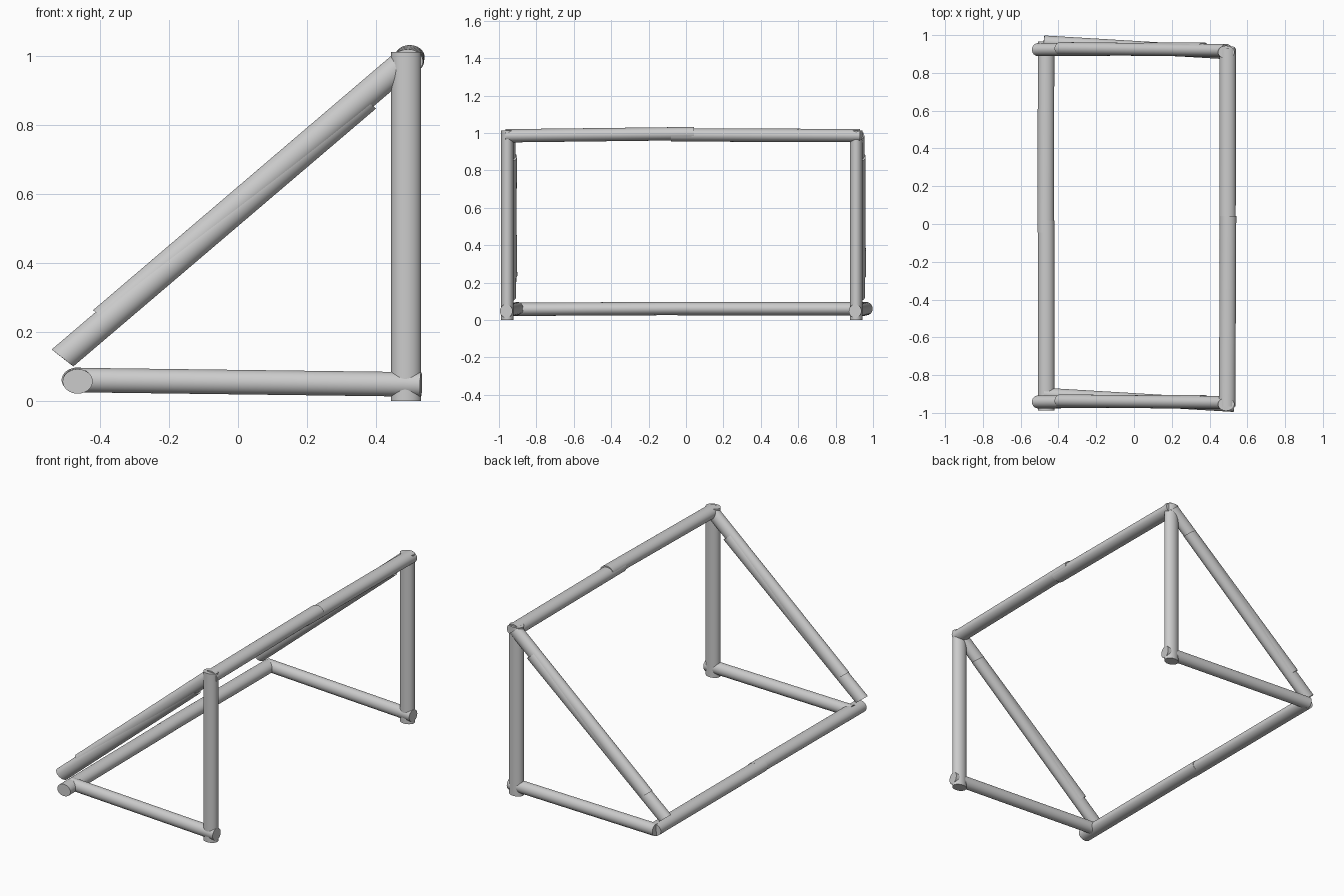
import bpy
from mathutils import Vector, Matrix

if "Cube" in bpy.data.objects:
    bpy.data.objects.remove(bpy.data.objects["Cube"])

# Round poles are slightly squashed: cross-section radius differs per axis
SQUASH = Vector((0.0435, 0.034, 0.0355))


def pole(name, start, end):
    """Cylinder between two points, built round and then squashed per axis."""
    a = Vector([s / k for s, k in zip(start, SQUASH)])
    b = Vector([s / k for s, k in zip(end, SQUASH)])
    axis = b - a
    bpy.ops.mesh.primitive_cylinder_add(vertices=64, radius=1, depth=axis.length)
    ob = bpy.context.object
    ob.name = name
    turn = axis.to_track_quat('Z', 'Y').to_matrix().to_4x4()
    ob.data.transform(Matrix.Diagonal(SQUASH.to_4d()) @ Matrix.Translation((a + b) / 2) @ turn)
    bpy.ops.object.shade_smooth_by_angle()
    return ob


# The two triangular end frames are copies shifted along y
for side, dy in (("front", 0), ("back", 1.865)):
    pole(side + "_upright", (0.488, -0.955 + dy, 0), (0.488, -0.955 + dy, 1.013))
    pole(side + "_base_strut", (0.531, -0.961 + dy, 0.048), (-0.478, -0.901 + dy, 0.061))
    pole(side + "_lower_brace", (-0.509, -0.942 + dy, 0.125), (0.369, -0.938 + dy, 0.873))
    pole(side + "_upper_brace", (-0.389, -0.936 + dy, 0.239), (0.489, -0.946 + dy, 0.988))

# Top rail: two overlapping poles
pole("front_top_rail", (0.493, -0.965, 0.985), (0.498, 0.042, 0.997))
pole("back_top_rail", (0.495, -0.08, 0.99), (0.496, 0.93, 0.986))

# Bottom rail: two overlapping poles
pole("front_bottom_rail", (-0.465, -0.988, 0.057), (-0.465, 0.018, 0.062))
pole("back_bottom_rail", (-0.468, -0.045, 0.061), (-0.465, 0.965, 0.06))
